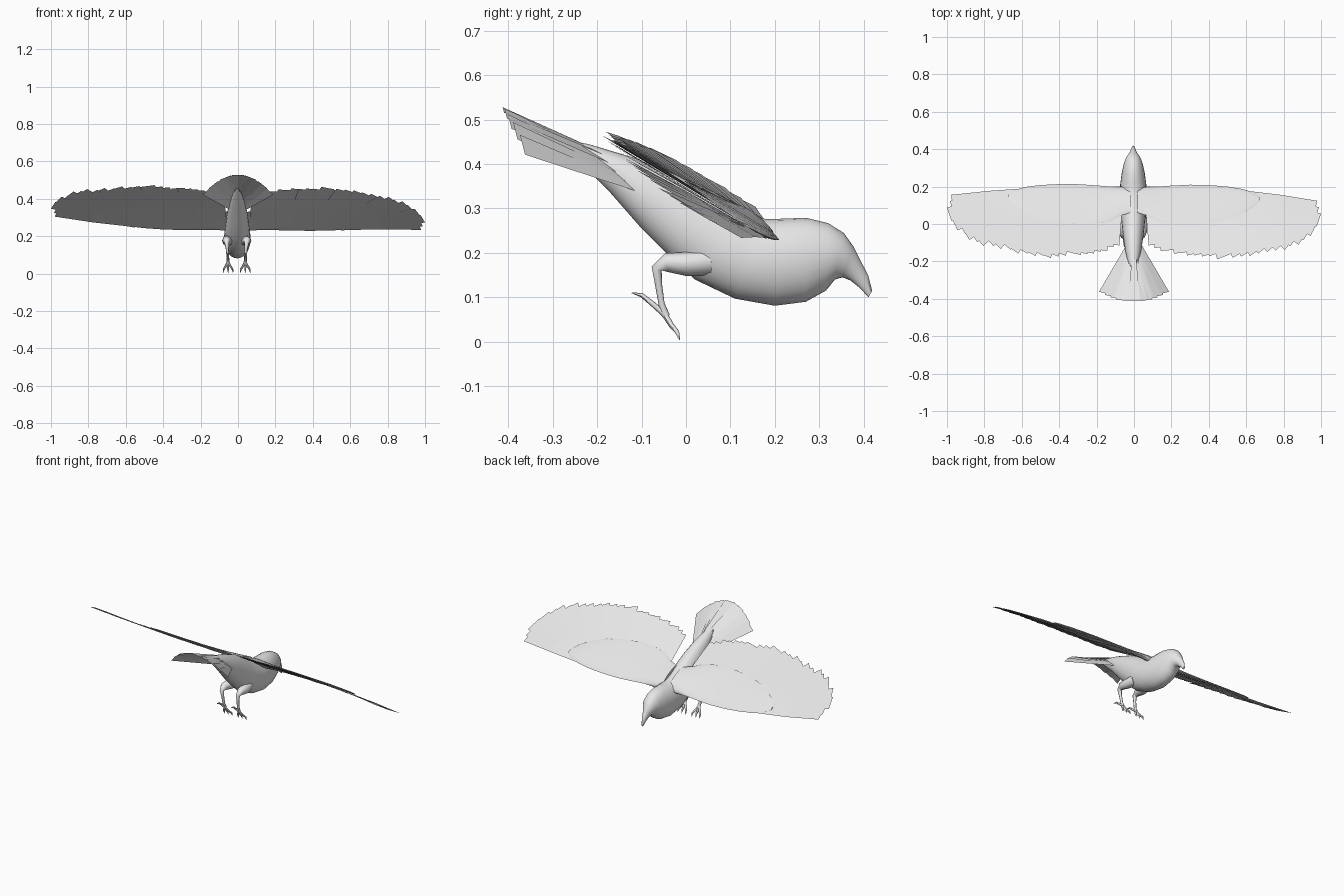
import bpy, bmesh, math, random
from mathutils import Vector

if "Cube" in bpy.data.objects:
    bpy.data.objects.remove(bpy.data.objects["Cube"])

random.seed(4)
grey = bpy.data.materials.new("plain grey")
grey.diffuse_color = (0.8, 0.8, 0.8, 1)
grey.use_nodes = True
grey.node_tree.nodes["Principled BSDF"].inputs["Base Color"].default_value = grey.diffuse_color


def make(name, bm, smooth=True):
    mesh = bpy.data.meshes.new(name)
    bm.to_mesh(mesh)
    bm.free()
    ob = bpy.data.objects.new(name, mesh)
    bpy.context.collection.objects.link(ob)
    mesh.materials.append(grey)
    if smooth:
        bpy.ops.object.select_all(action='DESELECT')
        ob.select_set(True)
        bpy.context.view_layer.objects.active = ob
        bpy.ops.object.shade_smooth_by_angle(angle=math.radians(60))
    return ob


def loft(bm, rings):
    """Skin a list of closed rings and cap both ends."""
    vs = [[bm.verts.new(p) for p in r] for r in rings]
    n = len(vs[0])
    faces = [bm.faces.new((a[i], a[(i + 1) % n], b[(i + 1) % n], b[i]))
             for a, b in zip(vs, vs[1:]) for i in range(n)]
    faces += [bm.faces.new(vs[0][::-1]), bm.faces.new(vs[-1])]
    bmesh.ops.recalc_face_normals(bm, faces=faces)


def tube(bm, pts, radii, n=8):
    """Tapered tube along a path of points."""
    pts = [Vector(p) for p in pts]
    rings = []
    for i, p in enumerate(pts):
        d = (pts[min(i + 1, len(pts) - 1)] - pts[max(i - 1, 0)]).normalized()
        u = d.cross(Vector((1, 0.1, 0))).normalized()
        v = d.cross(u)
        rings.append([p + radii[i] * (u * math.cos(a) + v * math.sin(a))
                      for a in (2 * math.pi * k / n for k in range(n))])
    loft(bm, rings)


def sample(pts, t):
    """Point at fraction t of a list, linearly interpolated."""
    f = t * (len(pts) - 1)
    i = min(int(f), len(pts) - 2)
    return [a + (b - a) * (f - i) for a, b in zip(pts[i], pts[i + 1])]


# Body, head and beak: top y, top z, bottom y, bottom z, half width
sections = [
    (-.285, .457, -.28, .452, .006), (-.22, .445, -.24, .405, .022),
    (-.12, .415, -.17, .335, .042), (-.02, .375, -.10, .255, .055),
    (.07, .325, -.04, .195, .063), (.13, .29, .02, .14, .069),
    (.18, .276, .11, .097, .072), (.22, .277, .20, .081, .070),
    (.27, .279, .27, .09, .062), (.32, .267, .315, .115, .052),
    (.355, .245, .335, .14, .043), (.378, .213, .352, .145, .031),
    (.39, .188, .37, .138, .02), (.41, .15, .39, .122, .012),
    (.419, .115, .411, .1, .004)]
N = 24
rings = []
for ty, tz, by, bz, w in sections:
    ring = []
    for k in range(N):
        a = 2 * math.pi * k / N
        f = (1 + math.cos(a)) / 2
        ring.append((w * math.sin(a) - .004, by + (ty - by) * f, bz + (tz - bz) * f))
    rings.append(ring)
bm = bmesh.new()
loft(bm, rings)
make("body", bm)


# Wings: plan coordinates placed on a sloping, slightly rolled surface
def wing_point(x, y, dz, s):
    if s < 0:
        y += .033 * x * x
    roll = -.05 * x ** 3 if s > 0 else .045 * x * x
    return (s * x, y, .24 + .62 * (.19 - y) + roll + dz)


# Covert sections: x, leading y, trailing y, half thickness
coverts = [(.02, .19, .06, .035), (.07, .2, .045, .03), (.13, .2, .012, .022),
           (.2, .205, 0, .017), (.3, .21, -.005, .014), (.4, .208, .005, .013),
           (.5, .2, .025, .012), (.58, .187, .055, .01), (.64, .168, .09, .008),
           (.672, .145, .125, .004)]
tips = [(.972, .088), (.988, .02), (.96, -.03), (.9, -.08), (.83, -.11), (.74, -.125),
        (.65, -.15), (.56, -.163), (.48, -.175), (.4, -.163), (.32, -.16),
        (.25, -.153), (.18, -.14), (.115, -.11)]
COUNT = 27
for s, side in ((1, "right"), (-1, "left")):
    bm = bmesh.new()
    rings = []
    for x, lead, trail, t in coverts:
        ring = []
        for k in range(16):
            a = 2 * math.pi * k / 16
            u = (1 + math.cos(a)) / 2
            h = math.sin(a) * t
            h *= (.3 + .7 * u) if h > 0 else u ** 2
            ring.append(wing_point(x, trail + (lead - trail) * u, h + .003, s))
        rings.append(ring)
    loft(bm, rings)
    make(side + "_wing_coverts", bm)

    # Flight feathers fanning out from under the coverts
    bm = bmesh.new()
    for i in range(COUNT):
        t = i / (COUNT - 1)
        tip = Vector(sample(tips, t))
        root = Vector((.08 + .49 * (1 - t ** 1.6), .165 + .01 * math.sin(t * math.pi)))
        d = (tip - root).normalized()
        side_dir = Vector((-d.y, d.x))
        tip -= d * random.uniform(0, .012) * (i % 2)
        drop = -.003 - .0006 * (i % 5)
        rows = []
        for f, w in ((0, .016), (.5, .031), (1, .037)):
            c = root.lerp(tip, f)
            rows.append([bm.verts.new(wing_point(*(c + side_dir * w * e),
                                                 drop + .003 * e * f, s)) for e in (-1, 1)])
        for a, b in zip(rows, rows[1:]):
            q = (a[0], b[0], b[1], a[1])
            bm.faces.new(q if s > 0 else q[::-1])
    make(side + "_flight_feathers", bm, False)

# Tail: arched fan of flat feathers
bm = bmesh.new()
TAIL = 11
for i in range(TAIL):
    k = 2 * i / (TAIL - 1) - 1
    e = abs(k)
    x = .165 * k
    tip = Vector((x, -.413 + .045 * e ** 2, .525 - 3 * x * x + .002 * (i % 2)))
    root = Vector((.03 * k, -.19 + .08 * e, .436 - .09 * e))
    across = Vector((1, 0.25 * k, -6 * x)).normalized()
    quad = [root - across * .012, tip - across * .032, tip + across * .032, root + across * .012]
    bm.faces.new([bm.verts.new(p) for p in quad])
bmesh.ops.reverse_faces(bm, faces=[f for f in bm.faces if f.normal.z < 0])
make("tail_feathers", bm, False)

# Legs, feet and toes
for s, side in ((1, "right"), (-1, "left")):
    X = lambda v: s * v - .007
    bm = bmesh.new()
    tube(bm, [(X(.04), .05, .18), (X(.052), .0, .175), (X(.055), -.045, .178),
              (X(.053), -.066, .165), (X(.05), -.062, .13), (X(.047), -.055, .085),
              (X(.046), -.045, .058)],
         [.03, .027, .021, .012, .008, .007, .009])
    for spread in (-.024, 0, .024):
        tube(bm, [(X(.046), -.048, .062), (X(.046 + spread * .6), -.033, .037),
                  (X(.046 + spread), -.02, .022), (X(.046 + spread * 1.1), -.014, .004)],
             [.007, .006, .005, .001], 6)
    tube(bm, [(X(.046), -.046, .06), (X(.046), -.075, .085), (X(.046), -.1, .105),
              (X(.046), -.122, .11)], [.007, .006, .005, .001], 6)
    make(side + "_leg", bm)
